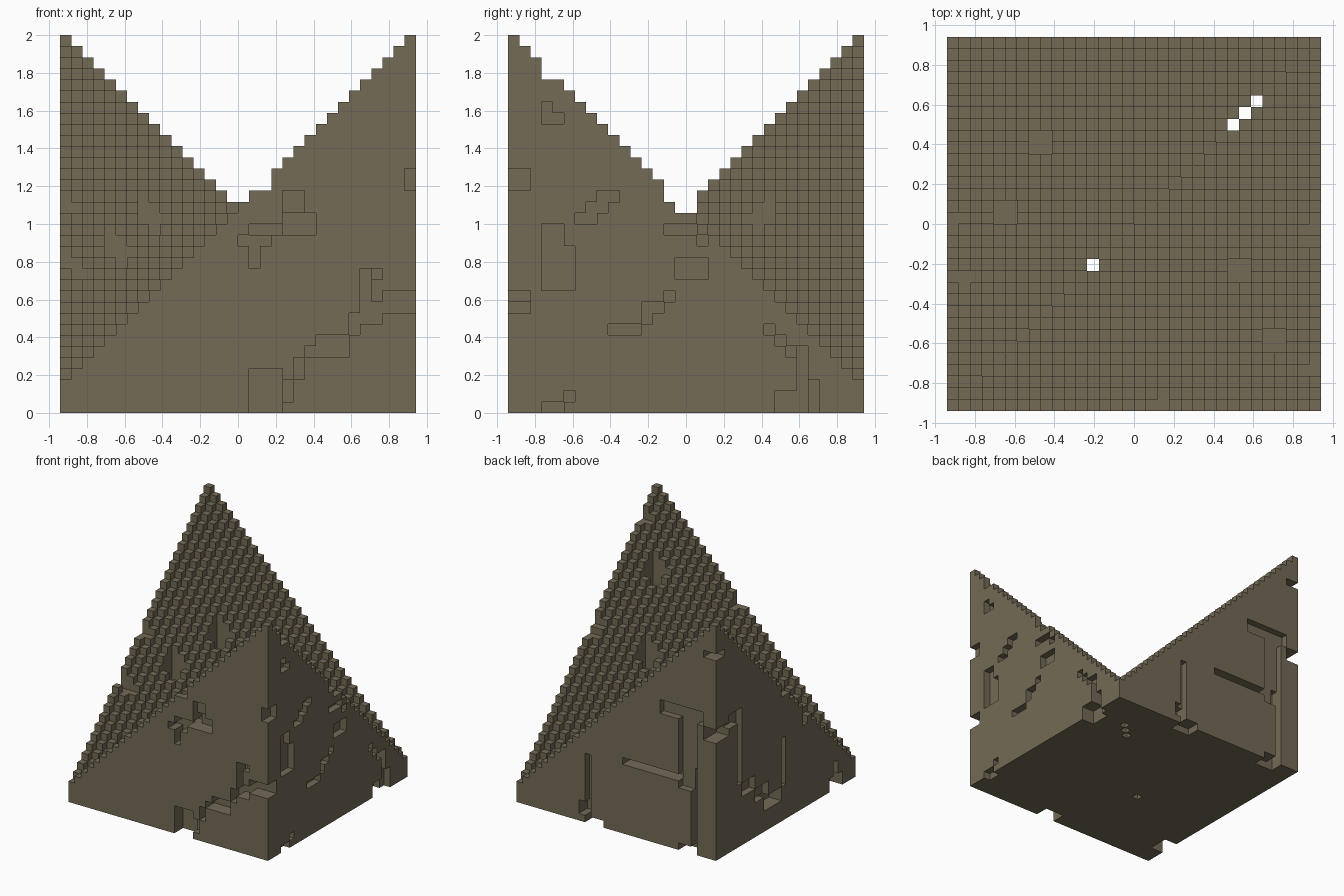
import bpy, bmesh

if "Cube" in bpy.data.objects:
    bpy.data.objects.remove(bpy.data.objects["Cube"], do_unlink=True)

N = 32            # blocks along each side
S = 2 / 34        # block size
BASE = 3          # height of the valley floor in blocks

# Solid block terrain: a V-shaped valley along one diagonal, two opposite peaks
blocks = {(i, j, k) for i in range(N) for j in range(N)
          for k in range(BASE + abs(i - j))}

# Cavities cut into each wall: (u0, z0, u1, z1, depth) in blocks
front_cuts = [
    (16, 15, 19, 16, 2), (17, 13, 18, 15, 2), (17, 16, 20, 17, 3),
    (20, 16, 23, 18, 2), (20, 18, 22, 20, 1), (18, 20, 19, 21, 1),
    (17, 0, 20, 4, 2), (20, 1, 21, 3, 1), (21, 3, 22, 5, 2),
    (22, 5, 24, 6, 2), (23, 5, 26, 7, 2), (26, 7, 27, 9, 2),
    (27, 8, 29, 10, 2), (27, 10, 28, 13, 2), (28, 12, 29, 13, 1),
    (29, 9, 32, 11, 2), (31, 20, 32, 22, 2),
]
right_cuts = [
    (3, 26, 4, 28, 1), (4, 26, 5, 27, 1), (3, 30, 4, 31, 2),
    (0, 20, 2, 22, 1), (9, 19, 10, 20, 1), (8, 18, 9, 20, 1),
    (7, 17, 8, 19, 1), (6, 17, 7, 18, 1), (3, 11, 5, 17, 1),
    (5, 11, 6, 15, 1), (0, 9, 2, 11, 1), (14, 10, 15, 11, 1),
    (13, 9, 14, 10, 1), (12, 8, 13, 10, 1), (9, 7, 12, 8, 1),
    (15, 12, 18, 14, 1), (14, 16, 17, 17, 1), (17, 15, 18, 16, 1),
    (15, 18, 16, 19, 2), (14, 19, 15, 20, 2), (23, 7, 24, 8, 1),
    (24, 6, 25, 7, 1), (25, 5, 26, 6, 1), (26, 2, 27, 6, 2),
    (24, 0, 27, 2, 2), (27, 0, 28, 3, 1), (5, 1, 6, 2, 1), (3, 0, 5, 1, 1),
]
back_cuts = [
    (0, 29, 2, 30, 2), (2, 19, 9, 21, 1), (0, 17, 2, 19, 2),
    (3, 11, 6, 19, 1), (3, 1, 4, 12, 2), (4, 9, 6, 11, 1),
    (6, 10, 15, 11, 2), (20, 1, 22, 3, 2), (20, 3, 21, 10, 1),
    (18, 0, 21, 1, 2), (3, 0, 6, 1, 2),
]
left_cuts = [
    (29, 17, 32, 19, 2), (26, 18, 29, 20, 1), (26, 9, 27, 18, 1),
    (23, 7, 26, 9, 1), (20, 5, 23, 7, 1), (17, 3, 21, 5, 2),
    (16, 5, 17, 12, 1), (3, 0, 6, 2, 2), (4, 2, 5, 4, 1),
    (16, 18, 17, 19, 1), (11, 12, 12, 14, 2),
]


def carve(cuts, place):
    """Remove blocks; place maps (along the wall, inward) to grid (i, j)."""
    for u0, z0, u1, z1, depth in cuts:
        for u in range(u0, u1):
            for d in range(depth):
                for k in range(z0, z1):
                    blocks.discard((*place(u, d), k))


carve(front_cuts, lambda u, d: (u, d))
carve(right_cuts, lambda u, d: (N - 1 - d, u))
carve(back_cuts, lambda u, d: (u, N - 1 - d))
carve(left_cuts, lambda u, d: (d, u))

# Shafts through the valley floor, and shallow pits in the slopes
for c in (12, 24, 25, 26):
    for k in range(BASE):
        blocks.discard((c, c, k))
for i, j, w in ((4, 16, 2), (7, 22, 2), (27, 5, 2), (24, 11, 2)):
    top = BASE + abs(i - j)
    for a in range(i, i + w):
        for b in range(j, j + w):
            for k in range(top - 3, top + 4):
                blocks.discard((a, b, k))

# Six neighbour directions with the corners of the face on that side
SIDES = {
    (1, 0, 0): ((1, 0, 0), (1, 1, 0), (1, 1, 1), (1, 0, 1)),
    (-1, 0, 0): ((0, 0, 0), (0, 0, 1), (0, 1, 1), (0, 1, 0)),
    (0, 1, 0): ((0, 1, 0), (0, 1, 1), (1, 1, 1), (1, 1, 0)),
    (0, -1, 0): ((0, 0, 0), (1, 0, 0), (1, 0, 1), (0, 0, 1)),
    (0, 0, 1): ((0, 0, 1), (1, 0, 1), (1, 1, 1), (0, 1, 1)),
    (0, 0, -1): ((0, 0, 0), (0, 1, 0), (1, 1, 0), (1, 0, 0)),
}

# Skin: only faces between a block and open air
bm = bmesh.new()
corners = {}


def corner(p):
    if p not in corners:
        corners[p] = bm.verts.new(((p[0] - N / 2) * S, (p[1] - N / 2) * S, p[2] * S))
    return corners[p]


for i, j, k in sorted(blocks):
    for (dx, dy, dz), quad in SIDES.items():
        if (i + dx, j + dy, k + dz) not in blocks:
            bm.faces.new([corner((i + a, j + b, k + c)) for a, b, c in quad])

mesh = bpy.data.meshes.new("block_terrain")
bm.to_mesh(mesh)
bm.free()

# Single earthy colour
stone = bpy.data.materials.new("brown_stone")
stone.use_nodes = True
colour = (0.175, 0.145, 0.093, 1)
stone.diffuse_color = colour
bsdf = next(n for n in stone.node_tree.nodes if n.type == 'BSDF_PRINCIPLED')
bsdf.inputs["Base Color"].default_value = colour
mesh.materials.append(stone)

terrain = bpy.data.objects.new("block_terrain", mesh)
bpy.context.collection.objects.link(terrain)
